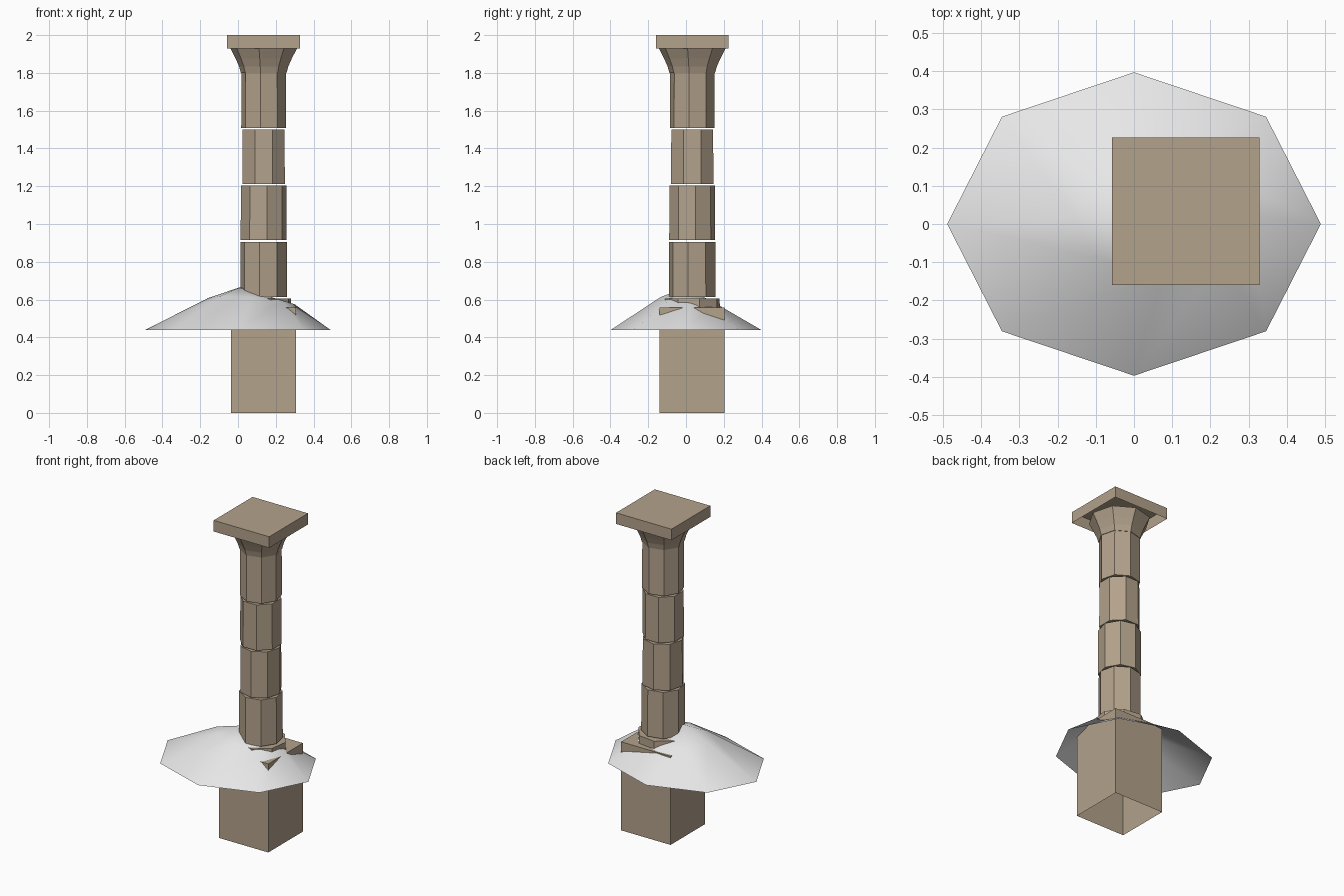
import bpy, bmesh
from math import sin, cos, pi, radians

if "Cube" in bpy.data.objects:
    bpy.data.objects.remove(bpy.data.objects["Cube"])

CX, CY = 0.136, 0.033  # axis of the column


def material(name, rgb):
    m = bpy.data.materials.new(name)
    m.use_nodes = True
    m.diffuse_color = (*rgb, 1)
    bsdf = m.node_tree.nodes["Principled BSDF"]
    bsdf.inputs["Base Color"].default_value = (*rgb, 1)
    bsdf.inputs["Roughness"].default_value = 0.9
    return m


stone = material("tan stone", (0.45, 0.36, 0.26))
snow = material("pale mound", (0.8, 0.8, 0.8))


def finish(name, bm, mat):
    mesh = bpy.data.meshes.new(name)
    bm.to_mesh(mesh)
    bm.free()
    mesh.materials.append(mat)
    obj = bpy.data.objects.new(name, mesh)
    bpy.context.collection.objects.link(obj)
    return obj


def bridge(bm, low, high):
    n = len(low)
    for i in range(n):
        j = (i + 1) % n
        bm.faces.new((low[i], low[j], high[j], high[i]))


def lathe(name, profile, turn=0, sides=8, open_bottom=False):
    """Faceted solid on the column axis from (radius, height) pairs."""
    bm = bmesh.new()
    rings = []
    for r, z in profile:
        angles = [radians(turn) + 2 * pi * i / sides for i in range(sides)]
        rings.append([bm.verts.new((CX + r * cos(a), CY + r * sin(a), z)) for a in angles])
    for low, high in zip(rings, rings[1:]):
        bridge(bm, low, high)
    bm.faces.new(rings[-1])
    if not open_bottom:
        bm.faces.new(rings[0][::-1])
    return finish(name, bm, stone)


def square_block(name, half, z0, z1):
    r = half * 2 ** 0.5
    return lathe(name, [(r, z0), (r, z1)], 45, 4, open_bottom=True)


# Buried foundation and top slab, both hollow from below
square_block("foundation_block", 0.172, 0, 0.557)
square_block("top_slab", 0.193, 1.93, 2.0)

# Column: footing, stacked drums with thin gaps, flared capital
lathe("column_footing", [(0.152, 0.54), (0.15, 0.606)], 15)
drums = [(0.613, 0.905, -10, 0.125), (0.914, 1.204, 8, 0.123),
         (1.213, 1.5, 22.5, 0.121), (1.509, 1.81, -8, 0.12)]
for k, (z0, z1, turn, r) in enumerate(drums):
    lathe(f"column_drum_{k + 1}", [(r, z0), (r - 0.001, z1)], turn)
lathe("capital", [(0.122, 1.8), (0.132, 1.835), (0.15, 1.875), (0.178, 1.93)], -8)

# Mound: an open smooth sheet rising from an eight-sided rim
bm = bmesh.new()
rim, ring = [], []
for i in range(8):
    a = i * pi / 4
    c, s = cos(a), sin(a)
    rim.append(bm.verts.new((0.489 * c, 0.397 * s, 0.44)))
    ring.append(bm.verts.new((0.07 + 0.23 * c, 0.02 + 0.155 * s,
                              0.591 - 0.016 * c - 0.022 * s)))
bridge(bm, rim, ring)
peak = bm.verts.new((0.01, 0.0, 0.665))
for i in range(8):
    bm.faces.new((ring[i], ring[(i + 1) % 8], peak))
for f in bm.faces:
    f.smooth = True
finish("mound", bm, snow)
